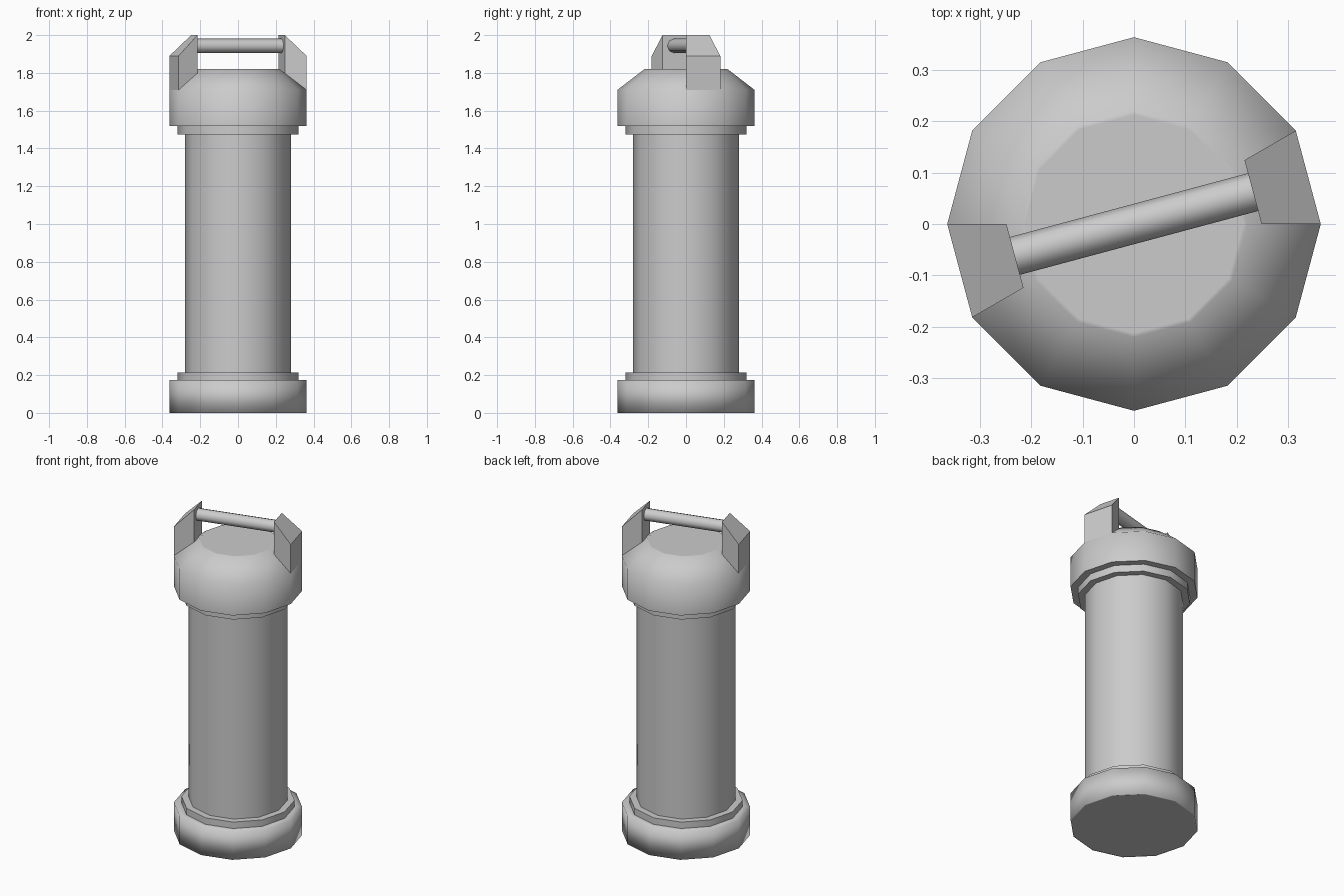
import bpy, bmesh, math
from mathutils import Matrix, Vector

SIDES = 12
R_OUT, R_COLLAR, R_BODY, R_TOP, R_LUG = 0.363, 0.32, 0.28, 0.22, 0.248

if "Cube" in bpy.data.objects:
    bpy.data.objects.remove(bpy.data.objects["Cube"], do_unlink=True)

# Single grey material
grey = bpy.data.materials.new("light_grey")
grey.use_nodes = True
color = (0.6, 0.6, 0.6, 1)
grey.diffuse_color = color
grey.node_tree.nodes["Principled BSDF"].inputs["Base Color"].default_value = color


def finish(name, bm, angle):
    """Turn the bmesh into an object, smoothing edges below the angle."""
    mesh = bpy.data.meshes.new(name)
    bm.to_mesh(mesh)
    bm.free()
    mesh.materials.append(grey)
    obj = bpy.data.objects.new(name, mesh)
    bpy.context.collection.objects.link(obj)
    if angle:
        bpy.ops.object.select_all(action="DESELECT")
        obj.select_set(True)
        bpy.context.view_layer.objects.active = obj
        bpy.ops.object.shade_smooth_by_angle(angle=math.radians(angle))
    return obj


def polar(r, step, z):
    a = math.tau * step / SIDES
    return Vector((r * math.cos(a), r * math.sin(a), z))


def lathe(name, profile, angle, cap_start=False, cap_end=False):
    """Spin (radius, z) points, listed upwards along the outside."""
    bm = bmesh.new()
    rings = [[bm.verts.new(polar(r, i, z)) for i in range(SIDES)] for r, z in profile]
    for low, high in zip(rings, rings[1:]):
        for i in range(SIDES):
            j = (i + 1) % SIDES
            bm.faces.new((low[i], low[j], high[j], high[i]))
    if cap_start:
        bm.faces.new(rings[0][::-1])
    if cap_end:
        bm.faces.new(rings[-1])
    return finish(name, bm, angle)


# Base, collars and body
lathe("base", [(0.355, 0), (R_OUT, 0), (R_OUT, 0.175), (R_COLLAR, 0.175)],
      100, cap_start=True)
lathe("lower_collar", [(R_COLLAR, 0.175), (R_COLLAR, 0.215), (R_BODY, 0.215)], 40)
lathe("body", [(R_BODY, 0.215), (R_BODY, 1.475)], 40)
lathe("upper_collar", [(R_BODY, 1.475), (R_COLLAR, 1.475), (R_COLLAR, 1.52)], 40)

# Cap with a sloped shoulder and a flat top
lathe("cap", [(R_COLLAR, 1.52), (R_OUT, 1.52), (R_OUT, 1.71),
              (R_TOP, 1.82), (0.212, 1.82)], 60, cap_end=True)

# Two wedge lugs, one twelfth of the ring each, on opposite sides
for name, start in (("left_lug", 0), ("right_lug", SIDES // 2)):
    bm = bmesh.new()
    corners = ((R_LUG, 1.798), (R_OUT, 1.71), (R_OUT, 1.89), (R_LUG, 2.0))
    near, far = ([bm.verts.new(polar(r, start + s, z)) for r, z in corners]
                 for s in (0, 1))
    bm.faces.new(near)
    bm.faces.new(far[::-1])
    for i in (1, 2, 3):
        j = (i + 1) % 4
        bm.faces.new((near[i], far[i], far[j], near[j]))
    bmesh.ops.recalc_face_normals(bm, faces=bm.faces)
    finish(name, bm, 0)

# Carrying bar between the lugs
bm = bmesh.new()
bmesh.ops.create_cone(bm, cap_ends=False, segments=8, radius1=0.038, radius2=0.038,
                      depth=0.482)
bm.transform(Matrix.Translation((0, 0, 1.943))
             @ Matrix.Rotation(math.pi / SIDES, 4, "Z")
             @ Matrix.Rotation(math.pi / 2, 4, "Y"))
finish("handle_bar", bm, 50)
